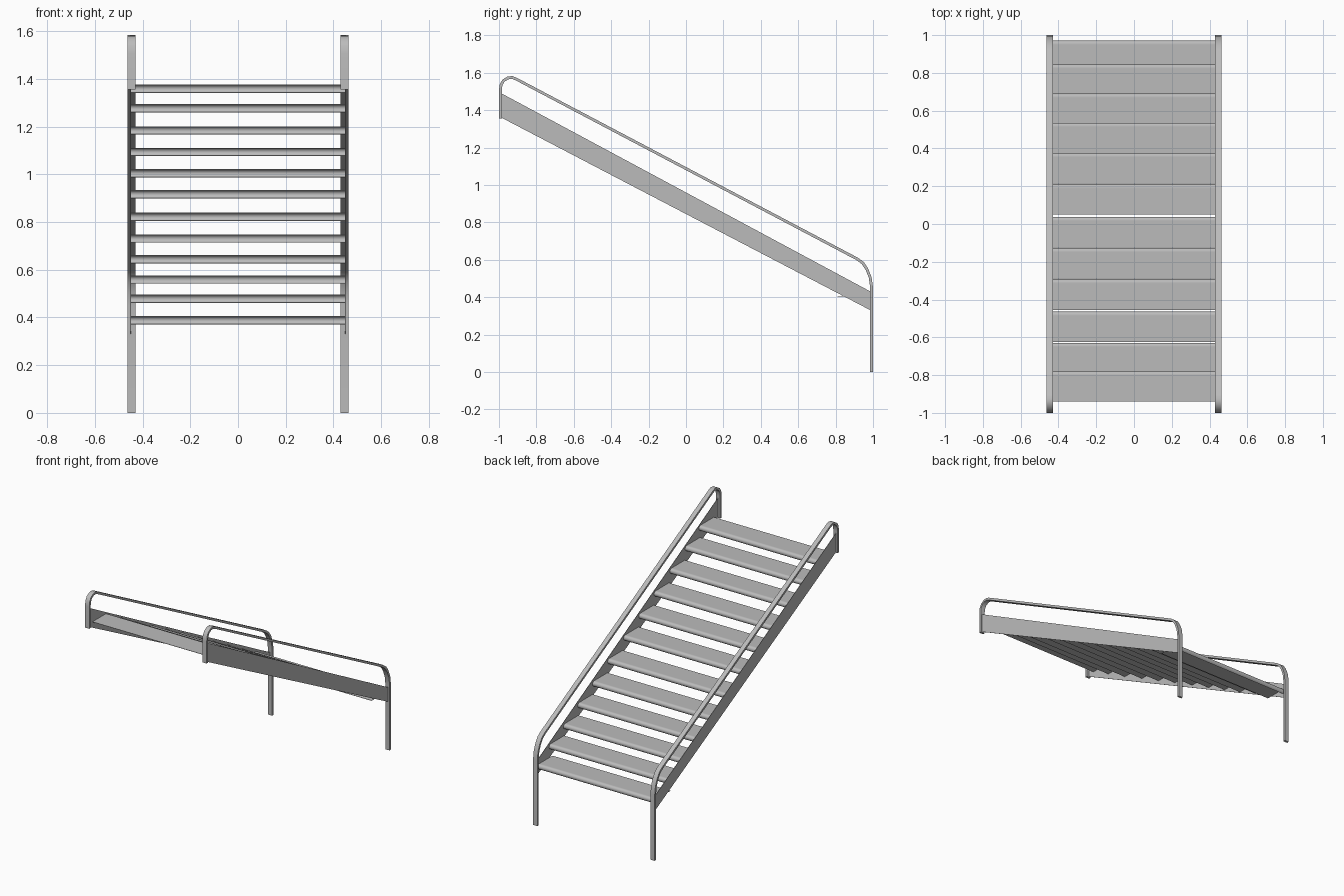
import bpy
import math

cube = bpy.data.objects.get("Cube")
if cube:
    bpy.data.objects.remove(cube, do_unlink=True)

steel = bpy.data.materials.new("light_grey_steel")
steel.use_nodes = True
GREY = (0.5, 0.5, 0.5, 1)
steel.diffuse_color = GREY
steel.node_tree.nodes["Principled BSDF"].inputs["Base Color"].default_value = GREY


def sheet(name, verts, faces, thickness):
    """Thin metal part: a surface thickened evenly on both sides, with crisp rims."""
    mesh = bpy.data.meshes.new(name)
    mesh.from_pydata(verts, [], faces)
    mesh.materials.append(steel)
    obj = bpy.data.objects.new(name, mesh)
    bpy.context.collection.objects.link(obj)
    solid = obj.modifiers.new("thickness", "SOLIDIFY")
    solid.thickness = thickness
    solid.offset = 0
    solid.use_even_offset = True
    bpy.ops.object.select_all(action="DESELECT")
    obj.select_set(True)
    bpy.context.view_layer.objects.active = obj
    # Thicken first so that the rim edges are found and kept sharp
    bpy.ops.object.modifier_apply(modifier=solid.name)
    bpy.ops.object.shade_smooth_by_angle(angle=math.radians(35))


def ribbon(name, profile, x0, x1, thickness):
    """Extrude a (y, z) profile across x."""
    verts = [(x, y, z) for y, z in profile for x in (x0, x1)]
    faces = [(2 * i, 2 * i + 1, 2 * i + 3, 2 * i + 2) for i in range(len(profile) - 1)]
    sheet(name, verts, faces, thickness)


# Flat-bar handrail: back post, bend, sloping run, bend, short front post
rail_path = [(0.9925, 0), (0.9925, 0.45), (0.985, 0.505), (0.967, 0.55),
             (0.945, 0.583), (0.915, 0.605),
             (-0.905, 1.565), (-0.93, 1.575), (-0.953, 1.572), (-0.976, 1.558),
             (-0.989, 1.535), (-0.9925, 1.505), (-0.9925, 1.355)]

# Sloping side plate outline
plate = [(-0.987, 1.49), (0.987, 0.43), (0.987, 0.33), (-0.987, 1.36)]

for side, s in (("right", -1), ("left", 1)):
    ribbon(side + "_handrail", rail_path, s * 0.43, s * 0.462, 0.015)
    sheet(side + "_stringer", [(s * 0.449, y, z) for y, z in plate], [(0, 1, 2, 3)], 0.003)

# Treads: flat sheet with the back nosing rolled down
DEPTH, RADIUS = 0.161, 0.017
tread_backs = [0.97, 0.845, 0.69, 0.535, 0.375, 0.21, 0.037, -0.128, -0.293, -0.465, -0.63, -0.78]
tread_tops = [0.405, 0.495, 0.575, 0.66, 0.747, 0.838, 0.933, 1.02, 1.11, 1.2, 1.293, 1.375]
for i, (back, top) in enumerate(zip(tread_backs, tread_tops)):
    # The second point keeps the shading of the walking surface flat
    profile = [(back - DEPTH, top), (back - RADIUS - 0.004, top)]
    for k in range(9):
        a = math.radians(90 - k * 20)
        profile.append((back - RADIUS + RADIUS * math.cos(a), top - RADIUS + RADIUS * math.sin(a)))
    ribbon(f"tread_{i + 1}", profile, -0.448, 0.448, 0.002)
